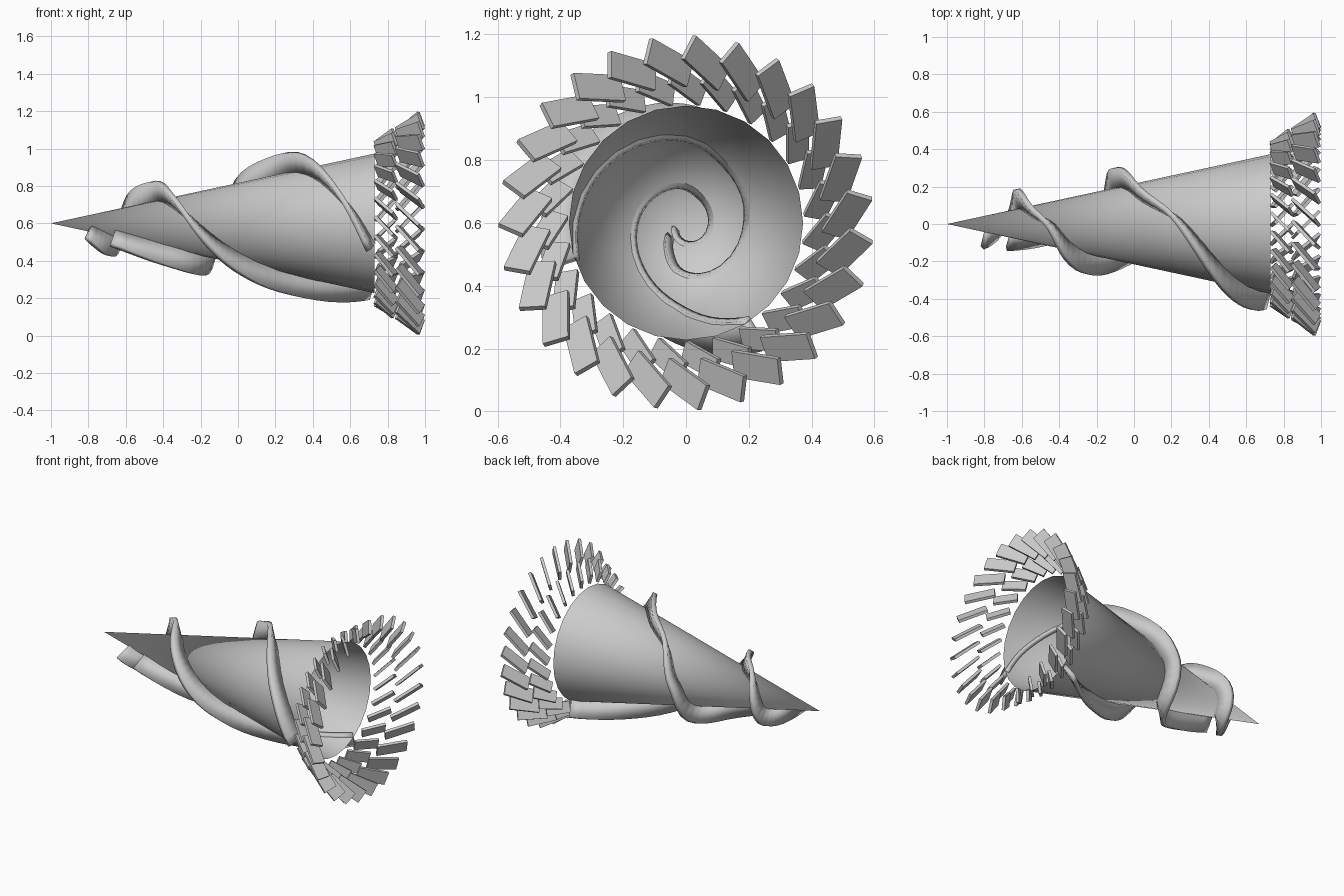
import bpy, bmesh, math
from mathutils import Vector, Matrix

if "Cube" in bpy.data.objects:
    bpy.data.objects.remove(bpy.data.objects["Cube"])

AXIS_Z, TIP_X, BASE_X, BASE_R = 0.6, -1.0, 0.73, 0.373
SLOPE = BASE_R / (BASE_X - TIP_X)


def radial(deg):
    a = math.radians(deg)
    return Vector((0, math.cos(a), math.sin(a)))


def add_object(name, bm):
    bmesh.ops.recalc_face_normals(bm, faces=bm.faces)
    mesh = bpy.data.meshes.new(name)
    bm.to_mesh(mesh)
    bm.free()
    obj = bpy.data.objects.new(name, mesh)
    bpy.context.collection.objects.link(obj)
    return obj


def smooth(obj, deg):
    bpy.ops.object.select_all(action='DESELECT')
    obj.select_set(True)
    bpy.context.view_layer.objects.active = obj
    bpy.ops.object.shade_smooth_by_angle(angle=math.radians(deg))


# Hollow cone body, open at the wide end
bm = bmesh.new()
sides = 24
tip = bm.verts.new((TIP_X, 0, AXIS_Z))
rim = [bm.verts.new(Vector((BASE_X, 0, AXIS_Z)) + radial(i * 360 / sides) * BASE_R)
       for i in range(sides)]
for i in range(sides):
    bm.faces.new((tip, rim[i], rim[(i + 1) % sides]))
smooth(add_object("cone_body", bm), 40)


# Spiral blades following (x, angle) knots along the cone
def catmull(p, t):
    a, b, c, d = p
    return 0.5 * (2 * b + (c - a) * t + (2 * a - 5 * b + 4 * c - d) * t * t
                  + (3 * b - a - 3 * c + d) * t ** 3)


def spiral_blade(name, knots, height=0.105, thickness=0.03):
    k = [Vector(p) for p in knots]
    k = [2 * k[0] - k[1]] + k + [2 * k[-1] - k[-2]]
    path = [catmull(k[i:i + 4], j / 4) for i in range(len(k) - 3) for j in range(4)]
    path.append(k[-2])
    bm = bmesh.new()
    rows = []
    for x, deg in path:
        out = radial(deg)
        normal = (out - Vector((SLOPE, 0, 0))).normalized()
        foot = Vector((x, 0, AXIS_Z)) + out * SLOPE * (x - TIP_X)
        rows.append((bm.verts.new(foot - normal * 0.012),
                     bm.verts.new(foot + normal * height)))
    for a, b in zip(rows, rows[1:]):
        bm.faces.new((a[0], b[0], b[1], a[1]))
    obj = add_object(name, bm)
    mod = obj.modifiers.new("thickness", 'SOLIDIFY')
    mod.thickness = thickness
    mod.offset = 0
    smooth(obj, 40)


spiral_blade("front_spiral_blade", [
    (-.79, -150), (-.70, -110), (-.63, -60), (-.60, 10), (-.54, 60), (-.43, 95),
    (-.34, 140), (-.22, 182), (-.10, 212), (.04, 236), (.25, 262), (.5, 283), (.72, 302)])
spiral_blade("rear_spiral_blade", [
    (-.66, -140), (-.45, -118), (-.25, -98), (-.14, -65), (-.10, -10), (-.05, 15),
    (.05, 55), (.22, 82), (.33, 105), (.5, 145), (.62, 172), (.72, 198)])


# Two rings of slanted slats behind the cone
def slat_ring(name, x, radius, length, width, phase, thick=0.018, count=27, tilt=27):
    bm = bmesh.new()
    ax = Vector((1, 0, 0))
    t = math.radians(tilt)
    for i in range(count):
        deg = phase + i * 360 / count
        r = radial(deg)
        d = (radial(deg + 90) + ax).normalized()
        long_dir = d * math.cos(t) + r * math.sin(t)
        short_dir = d * math.sin(t) - r * math.cos(t)
        n = long_dir.cross(short_dir)
        rot = Matrix((long_dir, short_dir, n)).transposed().to_4x4()
        pos = Matrix.Translation(Vector((x, 0, AXIS_Z)) + r * radius)
        bmesh.ops.create_cube(bm, size=1, matrix=pos @ rot @
                              Matrix.Diagonal((length, width, thick, 1)))
    add_object(name, bm)


slat_ring("inner_slat_ring", 0.79, 0.44, 0.15, 0.072, 9.5)
slat_ring("outer_slat_ring", 0.919, 0.513, 0.19, 0.088, 3)
